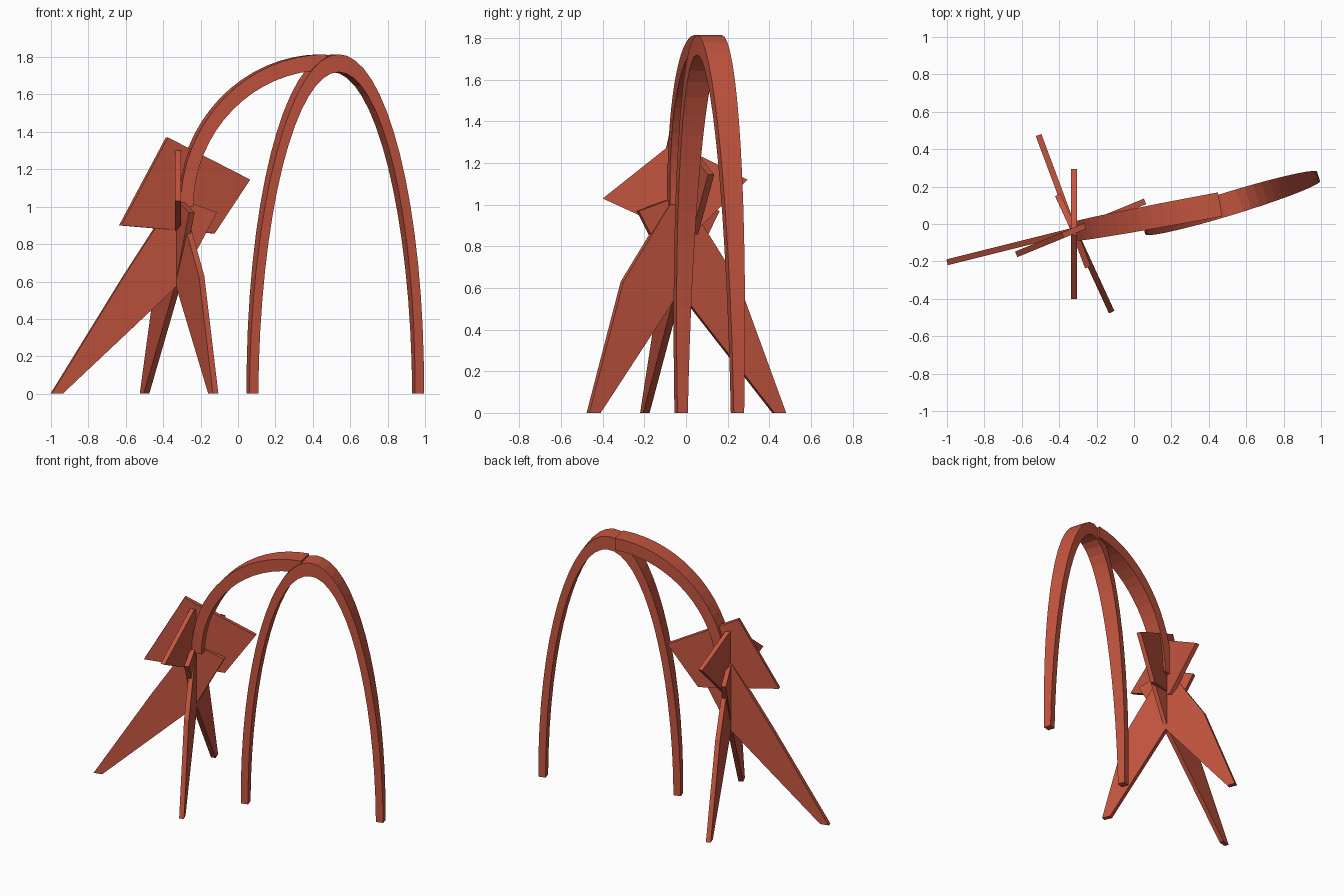
import bpy, bmesh, math
from mathutils import Vector

if "Cube" in bpy.data.objects:
    bpy.data.objects.remove(bpy.data.objects["Cube"])

red = bpy.data.materials.new("red_paint")
red.diffuse_color = (0.55, 0.09, 0.05, 1)
red.use_nodes = True
red.node_tree.nodes["Principled BSDF"].inputs["Base Color"].default_value = red.diffuse_color
HUB = Vector((-0.32, -0.035, 0))


def finish(name, bm):
    bmesh.ops.recalc_face_normals(bm, faces=bm.faces)
    me = bpy.data.meshes.new(name)
    bm.to_mesh(me)
    bm.free()
    me.materials.append(red)
    ob = bpy.data.objects.new(name, me)
    bpy.context.collection.objects.link(ob)


def plate(name, direction, outline, thick=0.032):
    """Upright sheet through the hub; outline is (distance along direction, z)."""
    d = Vector((*direction, 0)).normalized()
    n = Vector((-d.y, d.x, 0)) * thick
    bm = bmesh.new()
    face = bm.faces.new([bm.verts.new(HUB + d * r + Vector((0, 0, z)) - n / 2)
                         for r, z in outline])
    new = bmesh.ops.extrude_face_region(bm, geom=[face])["geom"]
    bmesh.ops.translate(bm, vec=n, verts=[v for v in new if isinstance(v, bmesh.types.BMVert)])
    finish(name, bm)


def arch(name, centre, direction, outer, inner, depth, end_angle, steps):
    """Elliptical bar; outer/inner are (radius, height), depth is (end, top)."""
    c = Vector(centre)
    d = Vector((*direction, 0)).normalized()
    n = Vector((-d.y, d.x, 0))
    bm = bmesh.new()
    rings = []
    for i in range(steps + 1):
        a = math.pi - (math.pi - end_angle) * i / steps
        w = depth[0] + (depth[1] - depth[0]) * math.sin(a)
        ring = []
        for (r, h), s in ((outer, -1), (outer, 1), (inner, 1), (inner, -1)):
            p = c + d * (r * math.cos(a)) + n * (s * w / 2)
            p.z += h * math.sin(a)
            ring.append(bm.verts.new(p))
        rings.append(ring)
    for p, q in zip(rings, rings[1:]):
        for k in range(4):
            bm.faces.new((p[k], p[(k + 1) % 4], q[(k + 1) % 4], q[k]))
    bm.faces.new(rings[0])
    bm.faces.new(rings[-1])
    finish(name, bm)


# Tall full arch and the half arch joining it to the hub
arch("full_arch", (0.52, 0.112, 0), (0.9, 0.275), (0.488, 1.815), (0.438, 1.72),
     (0.052, 0.125), 0, 32)
arch("half_arch", (0.46, 0.105, 1.0), (0.78, 0.145), (0.79, 0.815), (0.72, 0.73),
     (0.10, 0.13), math.pi / 2, 16)

# Three crossing legs with the same head, different reach
for name, direction, reach in (("left_leg", (-0.68, -0.17), 0.70),
                               ("back_leg", (-0.19, 0.51), 0.545),
                               ("front_leg", (0.20, -0.435), 0.48)):
    plate(name, direction, [(reach, 0), (reach - 0.06, 0), (0, 0.585), (-0.21, 0.97),
                            (0.02, 1.05), (0.30, 0.63)])

# Two crossing four-sided fins at the hub
plate("side_fin", (0.925, 0.38), [(-0.335, 0.90), (-0.065, 1.37), (0.41, 1.145), (0.205, 0.857)])
plate("cross_fin", (0, 1), [(-0.365, 1.03), (-0.025, 1.30), (0.33, 1.12), (0.05, 0.84)])
